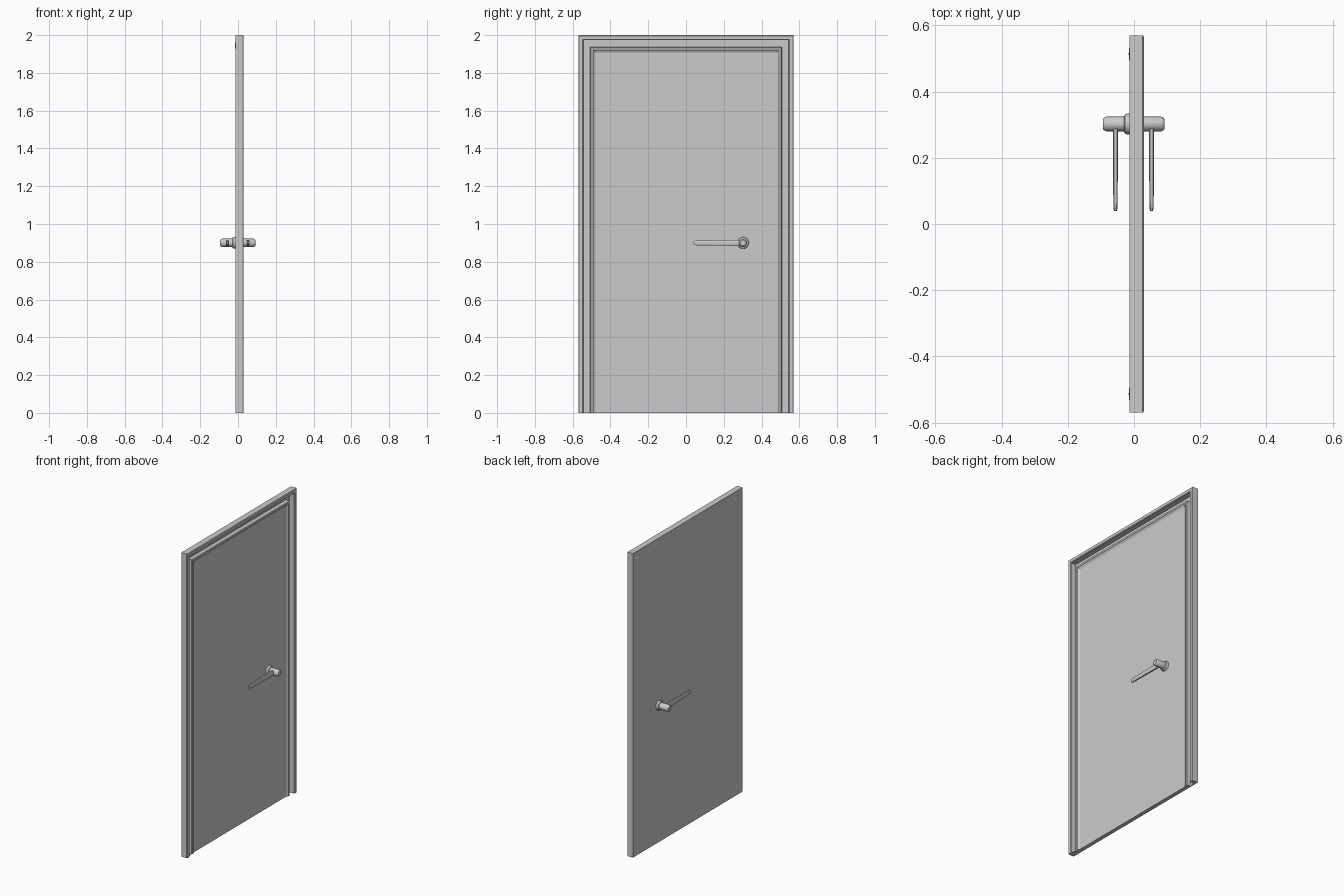
import bpy, bmesh, math
from mathutils import Matrix, Vector

if "Cube" in bpy.data.objects:
    bpy.data.objects.remove(bpy.data.objects["Cube"])

W, H = 0.57, 2.0     # half width and height of the doorway
HY, HZ = 0.302, 0.90  # handle axis


def finish(bm, name, smooth=True):
    bmesh.ops.recalc_face_normals(bm, faces=bm.faces)
    me = bpy.data.meshes.new(name)
    bm.to_mesh(me)
    bm.free()
    ob = bpy.data.objects.new(name, me)
    bpy.context.collection.objects.link(ob)
    if smooth:
        bpy.context.view_layer.objects.active = ob
        ob.select_set(True)
        bpy.ops.object.shade_smooth_by_angle(angle=math.radians(35))
        ob.select_set(False)
    return ob


def loft(name, rings, smooth=True):
    """Skin a list of equal-length closed rings and cap both ends."""
    bm = bmesh.new()
    vs = [[bm.verts.new(p) for p in r] for r in rings]
    n = len(rings[0])
    for a, b in zip(vs, vs[1:]):
        for i in range(n):
            j = (i + 1) % n
            bm.faces.new((a[i], a[j], b[j], b[i]))
    caps = [bm.faces.new(vs[0]), bm.faces.new(vs[-1])]
    bmesh.ops.triangulate(bm, faces=caps)
    return finish(bm, name, smooth)


def turned(name, profile, sides=16):
    """Solid of revolution around the handle axis; profile is (x, radius)."""
    return loft(name, [[(x, HY + r * math.cos(2 * math.pi * i / sides),
                         HZ + r * math.sin(2 * math.pi * i / sides))
                        for i in range(sides)] for x, r in profile])


# Door leaf
bm = bmesh.new()
bmesh.ops.create_cube(bm, size=1, matrix=Matrix.Translation((0, 0, 0.957))
                      @ Matrix.Diagonal((0.026, 0.964, 1.914, 1)))
finish(bm, "door_leaf", False)

# Moulded frame: (inset from outer edge, x), swept up, across and down
profile = [(0, -0.013), (0, 0.026), (0.004, 0.030), (0.022, 0.030),
           (0.026, 0.026), (0.027, -0.006), (0.062, -0.006), (0.063, 0.018),
           (0.067, 0.022), (0.078, 0.022), (0.082, 0.018), (0.092, 0.013),
           (0.092, -0.013)]
loft("door_frame", [[(x, -(W - d), 0) for d, x in profile],
                    [(x, -(W - d), H - d) for d, x in profile],
                    [(x, W - d, H - d) for d, x in profile],
                    [(x, W - d, 0) for d, x in profile]], False)

# Shallow bumps on the back at the upper corners
for s in (-1, 1):
    bm = bmesh.new()
    bmesh.ops.create_uvsphere(bm, u_segments=12, v_segments=8, radius=1,
                              matrix=Matrix.Translation((-0.012, s * 0.513, 1.945))
                              @ Matrix.Diagonal((0.004, 0.024, 0.022, 1)))
    finish(bm, "corner_bump")

# Rosette and spindle with rounded ends
turned("rosette", [(-0.030, 0.024), (-0.027, 0.029), (-0.022, 0.031),
                   (0.022, 0.031), (0.027, 0.029), (0.030, 0.024)])
turned("spindle", [(-0.094, 0.015), (-0.091, 0.019), (-0.084, 0.022),
                   (0.082, 0.022), (0.089, 0.019), (0.092, 0.015)])

# Tapered levers, one on each face
for x0, name in ((-0.056, "back_lever"), (0.053, "front_lever")):
    rings = []
    for y, hx, hz in ((0.300, 0.008, 0.016), (0.060, 0.0065, 0.013),
                      (0.046, 0.006, 0.011), (0.040, 0.004, 0.006)):
        c = 0.6
        sect = [(hx, c * hz), (c * hx, hz), (-c * hx, hz), (-hx, c * hz),
                (-hx, -c * hz), (-c * hx, -hz), (c * hx, -hz), (hx, -c * hz)]
        rings.append([(x0 + a, y, HZ + b) for a, b in sect])
    loft(name, rings)
